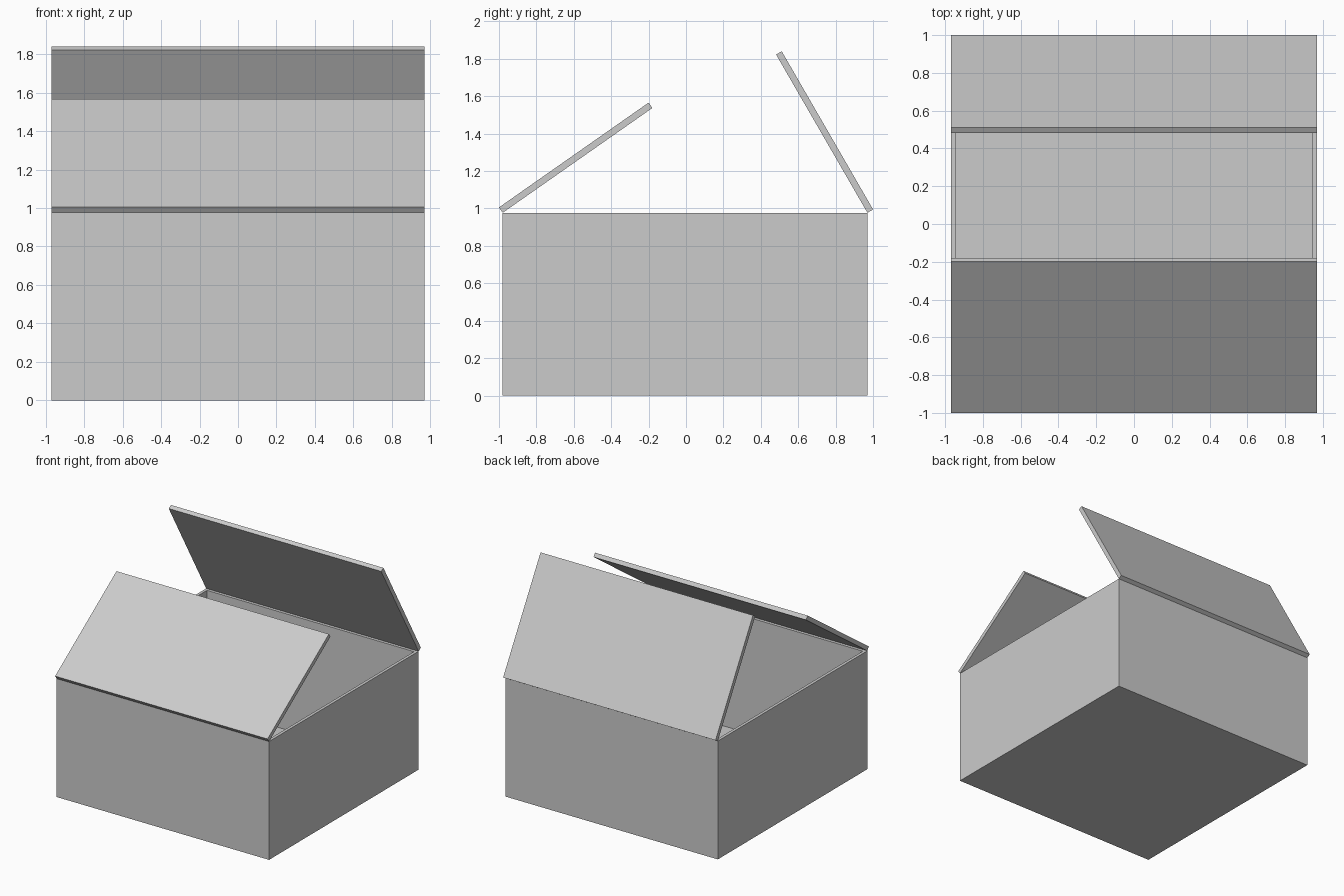
import bpy
import bmesh
import math
from mathutils import Matrix, Vector

default_cube = bpy.data.objects.get("Cube")
if default_cube:
    bpy.data.objects.remove(default_cube, do_unlink=True)

WIDTH = 1.94
FRONT, BACK = -0.98, 0.97
HEIGHT = 0.977
WALL = 0.035
FLOOR = 0.02
FLAP_LENGTH = 0.977

grey = bpy.data.materials.new("plain grey")
grey.use_nodes = True
colour = (0.6, 0.6, 0.6, 1)
grey.diffuse_color = colour
grey.node_tree.nodes["Principled BSDF"].inputs["Base Color"].default_value = colour


def block(bm, low, high):
    """Add a cuboid spanning two opposite corners."""
    low, high = Vector(low), Vector(high)
    size = Matrix.Diagonal((*(high - low), 1))
    bmesh.ops.create_cube(bm, size=1, matrix=Matrix.Translation((low + high) / 2) @ size)


def finish(bm, name):
    bmesh.ops.recalc_face_normals(bm, faces=bm.faces)
    mesh = bpy.data.meshes.new(name)
    bm.to_mesh(mesh)
    bm.free()
    mesh.materials.append(grey)
    obj = bpy.data.objects.new(name, mesh)
    bpy.context.collection.objects.link(obj)
    return obj


# Open box: inset the top into a rim, then sink the middle to the floor
bm = bmesh.new()
block(bm, (-WIDTH / 2, FRONT, 0), (WIDTH / 2, BACK, HEIGHT))
top = max(bm.faces, key=lambda f: f.calc_center_median().z)
bmesh.ops.inset_region(bm, faces=[top], thickness=WALL)
inner = bmesh.ops.extrude_discrete_faces(bm, faces=[top])["faces"][0]
bmesh.ops.translate(bm, verts=inner.verts, vec=(0, 0, FLOOR - HEIGHT))
finish(bm, "open_box")


# Lid flaps: each lies over the opening, then swings up about its hinge
def lid_flap(name, hinge_y, turn, angle):
    bm = bmesh.new()
    block(bm, (-WIDTH / 2, 0, 0), (WIDTH / 2, FLAP_LENGTH, WALL))
    flap = finish(bm, name)
    flap.matrix_world = (Matrix.Translation((0, hinge_y, HEIGHT))
                         @ Matrix.Rotation(turn, 4, "Z")
                         @ Matrix.Rotation(math.radians(angle), 4, "X"))


lid_flap("front_flap", FRONT, 0, 35)
lid_flap("back_flap", BACK, math.pi, 60)
